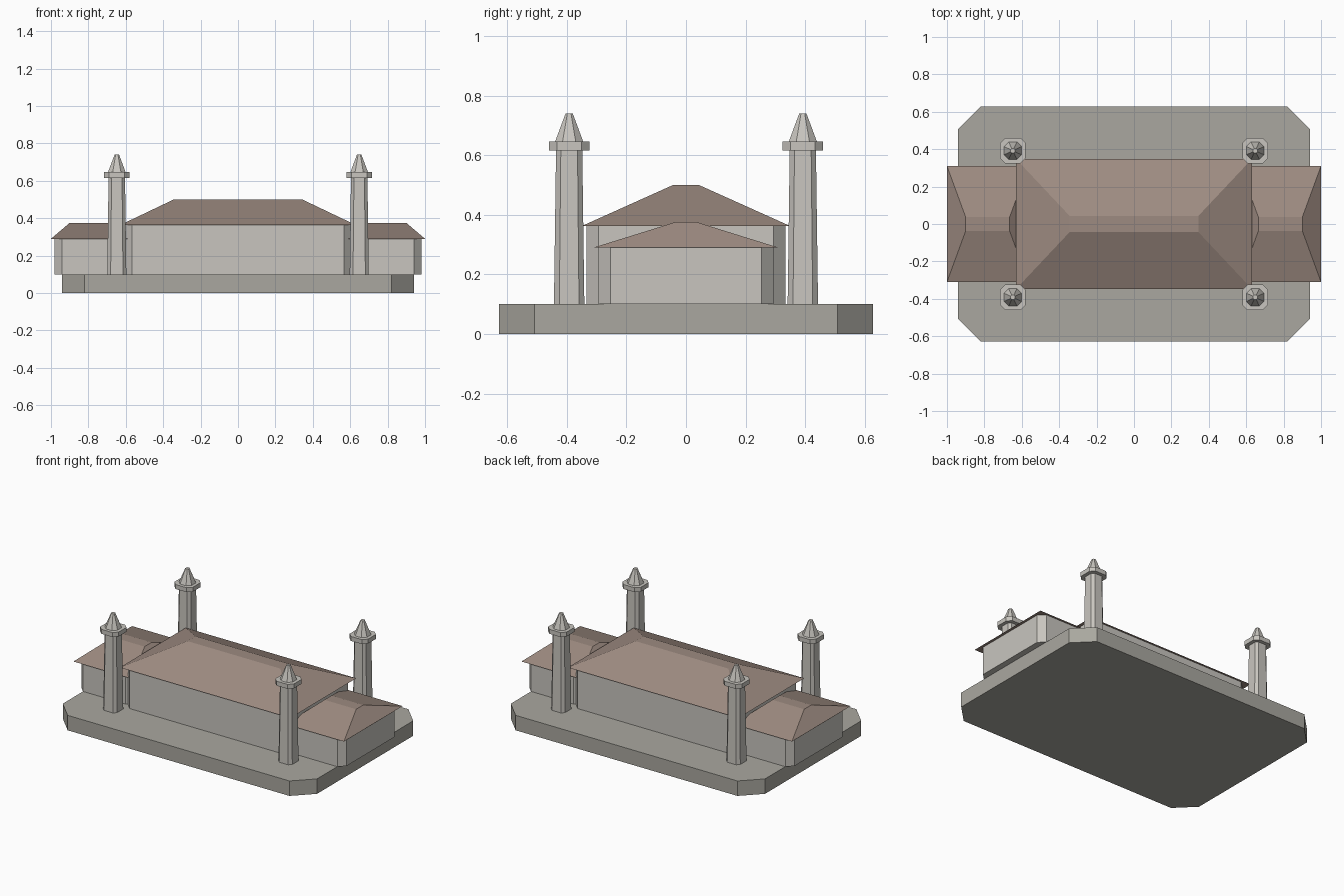
import bpy

if "Cube" in bpy.data.objects:
    bpy.data.objects.remove(bpy.data.objects["Cube"])


def material(name, rgb):
    m = bpy.data.materials.new(name)
    m.diffuse_color = (*rgb, 1.0)
    m.use_nodes = True
    m.node_tree.nodes["Principled BSDF"].inputs["Base Color"].default_value = m.diffuse_color
    return m


stone = material("pale_stone", (0.58, 0.56, 0.52))
paving = material("paving", (0.40, 0.39, 0.35))
tile = material("roof_tile", (0.34, 0.26, 0.22))


def outline(hx, hy, cut):
    """Rectangle of half sizes hx, hy with its corners cut off (cut=0: plain)."""
    if cut == 0:
        return [(hx, -hy), (hx, hy), (-hx, hy), (-hx, -hy)]
    a, b = hx - cut, hy - cut
    return [(hx, -b), (hx, b), (a, hy), (-a, hy),
            (-hx, b), (-hx, -b), (-a, -hy), (a, -hy)]


def loft(name, cx, cy, bottom, top, z0, z1, mat):
    """Closed solid between two cut rectangles (hx, hy, cut)."""
    lo, hi = outline(*bottom), outline(*top)
    n = len(lo)
    verts = [(cx + x, cy + y, z0) for x, y in lo] + [(cx + x, cy + y, z1) for x, y in hi]
    faces = [tuple(reversed(range(n))), tuple(range(n, 2 * n))]
    faces += [(i, (i + 1) % n, n + (i + 1) % n, n + i) for i in range(n)]
    mesh = bpy.data.meshes.new(name)
    mesh.from_pydata(verts, [], faces)
    mesh.materials.append(mat)
    ob = bpy.data.objects.new(name, mesh)
    bpy.context.collection.objects.link(ob)
    return ob


# Terrace with cut corners
slab = (0.94, 0.628, 0.12)
loft("terrace", 0, 0, slab, slab, 0, 0.1, paving)

# Central hall and its hipped roof
hall = (0.608, 0.333, 0.04)
loft("hall_walls", 0, 0, hall, hall, 0.1, 0.363, stone)
loft("hall_roof", 0, 0, (0.631, 0.348, 0), (0.344, 0.043, 0), 0.363, 0.5, tile)

# Lower side wings, each with a hipped roof running into the hall
wing = (0.198, 0.294, 0.04)
for side, sx in (("left", -1), ("right", 1)):
    x = sx * 0.7825
    loft(side + "_wing_walls", x, 0, wing, wing, 0.1, 0.29, stone)
    loft(side + "_wing_roof", x, 0, (0.2175, 0.31, 0), (0.1175, 0.037, 0), 0.29, 0.375, tile)

# Four corner towers: tapered shaft, collar and spire
for side, sx in (("left", -1), ("right", 1)):
    for end, sy in (("front", -1), ("back", 1)):
        x, y, tag = sx * 0.648, sy * 0.392, f"{end}_{side}_tower_"
        loft(tag + "shaft", x, y, (0.051, 0.051, 0.018), (0.044, 0.044, 0.016), 0.1, 0.616, stone)
        loft(tag + "collar", x, y, (0.068, 0.068, 0.027), (0.068, 0.068, 0.027), 0.616, 0.646, stone)
        loft(tag + "spire", x, y, (0.047, 0.047, 0.025), (0.012, 0.012, 0.006), 0.646, 0.74, stone)
